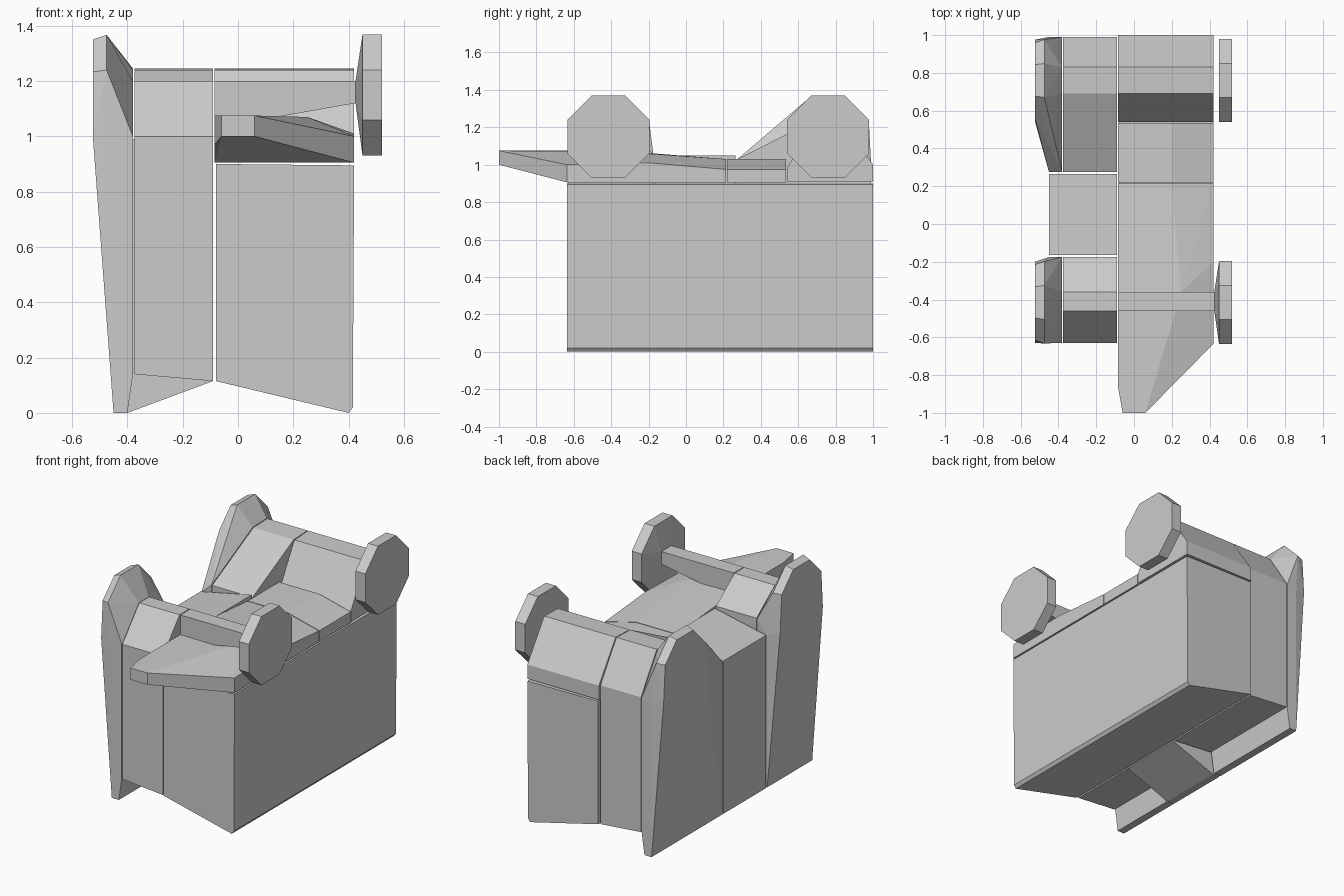
import bpy, bmesh, math

if "Cube" in bpy.data.objects:
    bpy.data.objects.remove(bpy.data.objects["Cube"])


def hull(name, pts):
    """Faceted solid wrapped around a few guide points."""
    bm = bmesh.new()
    for p in pts:
        bm.verts.new(p)
    res = bmesh.ops.convex_hull(bm, input=bm.verts)
    junk = [g for g in res["geom_interior"] + res["geom_unused"]
            if isinstance(g, bmesh.types.BMVert) and g.is_valid]
    bmesh.ops.delete(bm, geom=list(set(junk)), context='VERTS')
    bmesh.ops.dissolve_limit(bm, angle_limit=math.radians(0.5),
                             verts=bm.verts, edges=bm.edges)
    bmesh.ops.recalc_face_normals(bm, faces=bm.faces)
    me = bpy.data.meshes.new(name)
    bm.to_mesh(me)
    bm.free()
    ob = bpy.data.objects.new(name, me)
    bpy.context.collection.objects.link(ob)
    return ob


def section(x, profile):
    """Place a (y, z) profile at a given x."""
    return [(x, y, z) for y, z in profile]


def octagon(x, cy, r, zc=1.15):
    """Eight-sided roller outline with flats at top, bottom and sides."""
    k = r / math.cos(math.pi / 8)
    return [(x, cy + k * math.cos(a), zc + k * math.sin(a))
            for a in (math.pi / 8 + i * math.pi / 4 for i in range(8))]


FRONT, REAR = -0.415, 0.76

# Main lower body with a sloping underside
hull("body", [(x, y, z) for x, z in ((-0.08, 0.115), (0.40, 0.0), (0.415, 0.02),
                                     (0.42, 0.895), (-0.08, 0.90))
              for y in (-0.635, 1.0)])

# Middle side section between the end blocks
hull("middle_side", [(x, y, z) for x, z in ((-0.45, 0), (-0.40, 0), (-0.09, 0.115),
                                            (-0.09, 1.05), (-0.45, 0.975))
                     for y in (-0.165, 0.265)])

# End blocks: profiles of the upper slopes, shared with the side fins
front_top = [(-0.63, 1.0), (-0.46, 1.2), (-0.36, 1.2), (-0.175, 1.06)]
rear_top = [(0.275, 1.03), (0.69, 1.24), (0.83, 1.245), (0.99, 1.0)]

for name, top, cy in (("front", front_top, FRONT), ("rear", rear_top, REAR)):
    y0, y1 = top[0][0], top[-1][0]
    hull(name + "_block",
         section(-0.375, [(y0, 0.14), (y1, 0.14)] + top) +
         section(-0.09, [(y0, 0.115), (y1, 0.115)] + top))
    # Outer fin: rounded octagonal head tapering to a narrow foot
    outer = [p for p in octagon(-0.525, cy, 0.20) if p[2] > 1.0]
    outer += [(-0.525, cy - 0.215, 1.0), (-0.525, cy + 0.215, 1.0)]
    inner = [p for p in octagon(-0.475, cy, 0.217) if p[2] > 1.0]
    foot = [(x, y, 0) for x in (-0.45, -0.40) for y in (y0, y1)]
    foot += [(-0.45, y, 0.97) for y in (y0, y1)]
    hull(name + "_fin", outer + inner + foot +
         section(-0.38, [(y0, 0.14), (y1, 0.14)] + top))
    # Roller on the opposite side
    hull(name + "_roller", octagon(0.45, cy, 0.219) + octagon(0.52, cy, 0.219))

# Tapered hub joining the front roller to the cross bar
hull("front_hub", octagon(0.45, FRONT, 0.218) +
     section(0.425, [(y, z) for y in (-0.46, -0.36) for z in (1.12, 1.2)]))

# Cross bar
hull("cross_bar", [(x, y, z) for x, zb in ((-0.085, 1.03), (0.425, 1.12))
                   for y in (-0.46, -0.36) for z in (zb, 1.2)])

# Top deck with pointed front
hull("front_deck",
     [(x, -1.0, z) for x in (-0.06, 0.06) for z in (1.0, 1.075)] +
     [(-0.085, -0.86, 1.075), (-0.085, -0.86, 0.97), (-0.085, -0.635, 0.905),
      (0.42, -0.635, 0.905), (0.42, -0.635, 1.0), (0.42, -0.2, 1.01),
      (-0.085, -0.36, 1.075), (0.25, -0.36, 1.07)] +
     [(-0.085, 0.215, 0.905), (0.42, 0.215, 0.905),
      (-0.085, 0.215, 1.03), (0.20, 0.215, 1.03), (0.42, 0.215, 0.975)])
hull("rear_deck", [(x, y, z) for x, z in ((-0.085, 0.905), (-0.085, 1.03), (0.20, 1.03),
                                          (0.42, 0.975), (0.42, 0.905))
                   for y in (0.22, 0.535)])

# Raised rear rest
rest = [(0.54, 0.91), (0.54, 0.98), (0.69, 1.24), (0.83, 1.245), (1.0, 1.0), (1.0, 0.91)]
hull("rear_rest", section(-0.085, rest) + section(0.42, rest))
